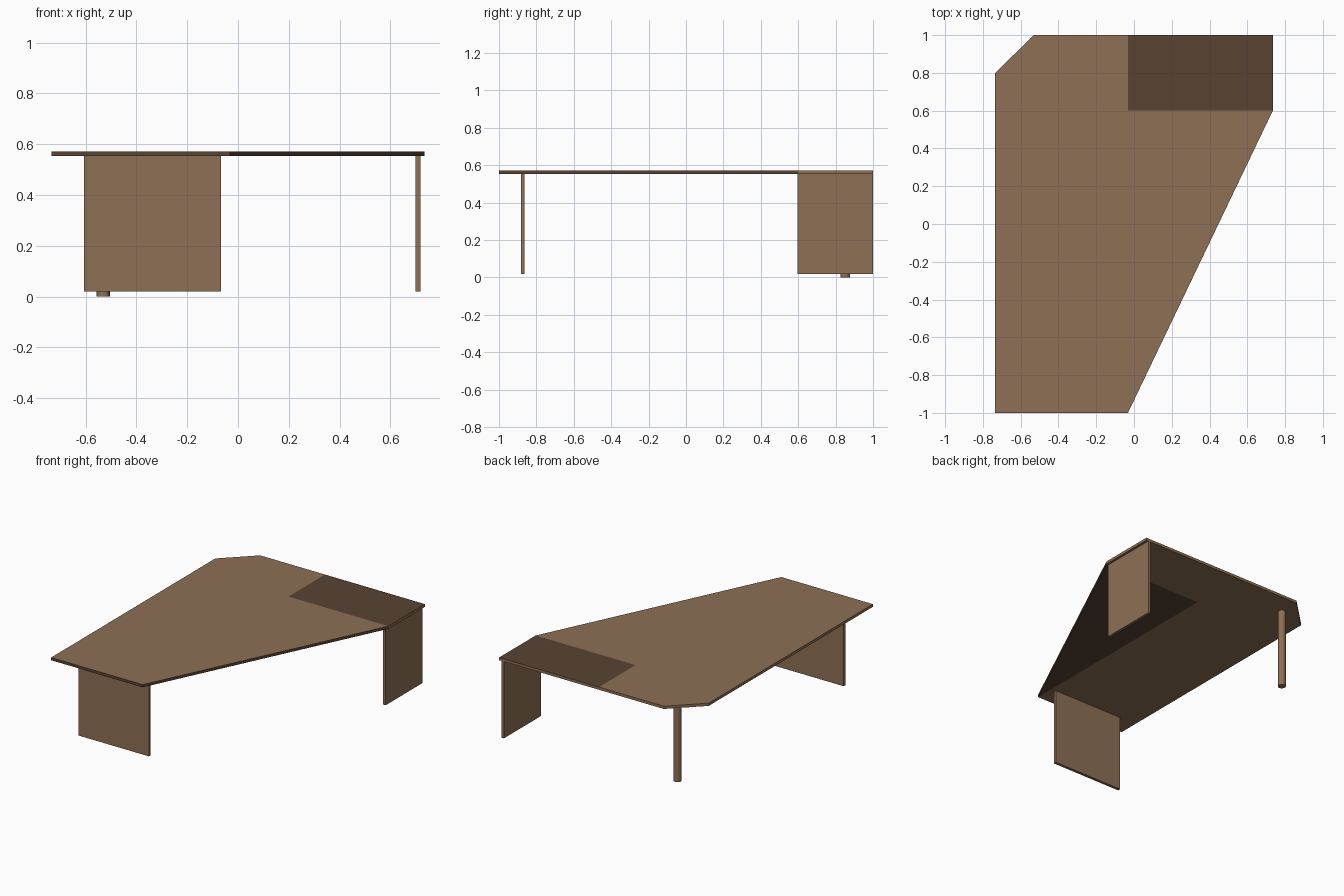
import bpy, bmesh, math

if "Cube" in bpy.data.objects:
    bpy.data.objects.remove(bpy.data.objects["Cube"])

Z0, Z1 = 0.553, 0.572  # underside and upper face of the tabletop


def material(name, rgb):
    m = bpy.data.materials.new(name)
    m.diffuse_color = (*rgb, 1)
    m.use_nodes = True
    m.node_tree.nodes["Principled BSDF"].inputs["Base Color"].default_value = m.diffuse_color
    return m


wood = material("wood", (0.27, 0.16, 0.09))
dark = material("dark_wood", (0.10, 0.056, 0.033))


def slab(name, outline, z0, z1, top=0, bottom=0, sides=()):
    """Extrude a counter-clockwise outline; sides lists the dark edge numbers."""
    bm = bmesh.new()
    lo = [bm.verts.new((x, y, z0)) for x, y in outline]
    hi = [bm.verts.new((x, y, z1)) for x, y in outline]
    bm.faces.new(hi).material_index = top
    bm.faces.new(lo[::-1]).material_index = bottom
    n = len(outline)
    for i in range(n):
        j = (i + 1) % n
        f = bm.faces.new((lo[i], lo[j], hi[j], hi[i]))
        f.material_index = 1 if i in sides else 0
    me = bpy.data.meshes.new(name)
    bm.to_mesh(me)
    bm.free()
    me.materials.append(wood)
    me.materials.append(dark)
    ob = bpy.data.objects.new(name, me)
    bpy.context.collection.objects.link(ob)
    return ob


def rect(x0, x1, y0, y1):
    return [(x0, y0), (x1, y0), (x1, y1), (x0, y1)]


# Tabletop: long main leaf with a clipped corner, tapered wing, dark inlay
slab("main_leaf", [(-0.735, -1), (-0.032, -1), (-0.032, 1), (-0.53, 1), (-0.735, 0.8)],
     Z0, Z1, sides=(0,))
slab("tapered_wing", [(-0.032, -1), (0.735, 0.6), (-0.032, 0.6)],
     Z0, Z1, bottom=1, sides=(0,))
slab("dark_corner_leaf", rect(-0.032, 0.735, 0.6, 1), Z0, Z1, top=1)

# Panel legs
slab("front_panel_leg", rect(-0.607, -0.066, -0.883, -0.863), 0.02, Z0)
slab("side_panel_leg", rect(0.699, 0.718, 0.595, 1.0), 0.02, Z0)

# Round leg under the clipped corner
bpy.ops.mesh.primitive_cylinder_add(vertices=32, radius=0.026, depth=Z0,
                                    location=(-0.531, 0.851, Z0 / 2))
leg = bpy.context.object
leg.name = "round_leg"
leg.data.materials.append(wood)
bpy.ops.object.shade_smooth_by_angle(angle=math.radians(30))
